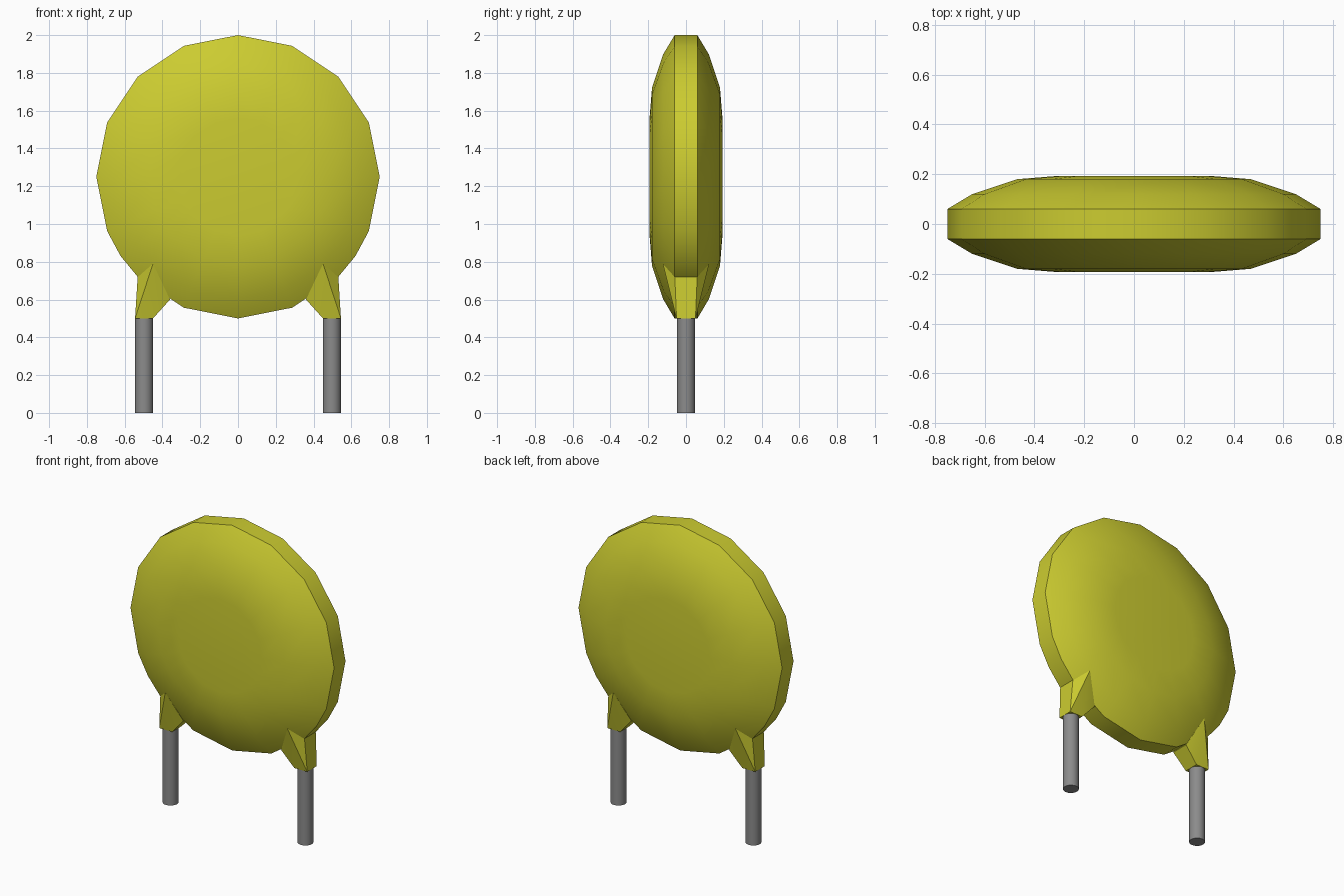
import bpy
import bmesh
from math import cos, sin, radians

cube = bpy.data.objects.get("Cube")
if cube:
    bpy.data.objects.remove(cube, do_unlink=True)


def material(name, colour):
    mat = bpy.data.materials.new(name)
    mat.use_nodes = True
    mat.diffuse_color = colour
    mat.node_tree.nodes["Principled BSDF"].inputs["Base Color"].default_value = colour
    return mat


def finish(bm, name, mat, angle=30):
    bmesh.ops.recalc_face_normals(bm, faces=bm.faces)
    mesh = bpy.data.meshes.new(name)
    bm.to_mesh(mesh)
    bm.free()
    mesh.materials.append(mat)
    obj = bpy.data.objects.new(name, mesh)
    bpy.context.collection.objects.link(obj)
    bpy.ops.object.select_all(action="DESELECT")
    obj.select_set(True)
    bpy.context.view_layer.objects.active = obj
    bpy.ops.object.shade_smooth_by_angle(angle=radians(angle))
    return obj


yellow = material("yellow coating", (0.6, 0.6, 0.03, 1))
metal = material("grey metal", (0.26, 0.26, 0.26, 1))
CENTRE = 1.25

# Lens-shaped disc: rings from front to back, with an extra corner above each collar
front = [(0.31, -0.193), (0.47, -0.18), (0.65, -0.12), (0.75, -0.06)]
profile = front + [(r, -y) for r, y in reversed(front)]
angles = sorted([i * 22.5 for i in range(16)] + [214, 326])
bm = bmesh.new()
rings = [[bm.verts.new((r * cos(radians(a)), y, CENTRE + r * sin(radians(a))))
          for a in angles] for r, y in profile]
for low, high in zip(rings, rings[1:]):
    for i in range(len(angles)):
        j = (i + 1) % len(angles)
        bm.faces.new((low[i], low[j], high[j], high[i]))
bm.faces.new(rings[0])
bm.faces.new(rings[-1])
finish(bm, "disc_body", yellow)

for side, label in ((1, "left"), (-1, "right")):
    # Tapered collar running from the disc down to the lead: (x, z, half depth)
    bm = bmesh.new()
    for x, z, y in ((0.545, 0.5, 0.05), (0.45, 0.5, 0.05), (0.53, 0.74, 0.06),
                    (0.36, 0.6, 0.06), (0.45, 0.79, 0.123)):
        for depth in (-y, y):
            bm.verts.new((side * x, depth, z))
    bmesh.ops.convex_hull(bm, input=bm.verts)
    finish(bm, label + "_collar", yellow, 35)

    # Round wire lead
    bm = bmesh.new()
    bmesh.ops.create_cone(bm, cap_ends=True, segments=20, radius1=0.048,
                          radius2=0.048, depth=0.5)
    bmesh.ops.translate(bm, verts=bm.verts, vec=(side * 0.497, 0, 0.25))
    finish(bm, label + "_lead", metal)
